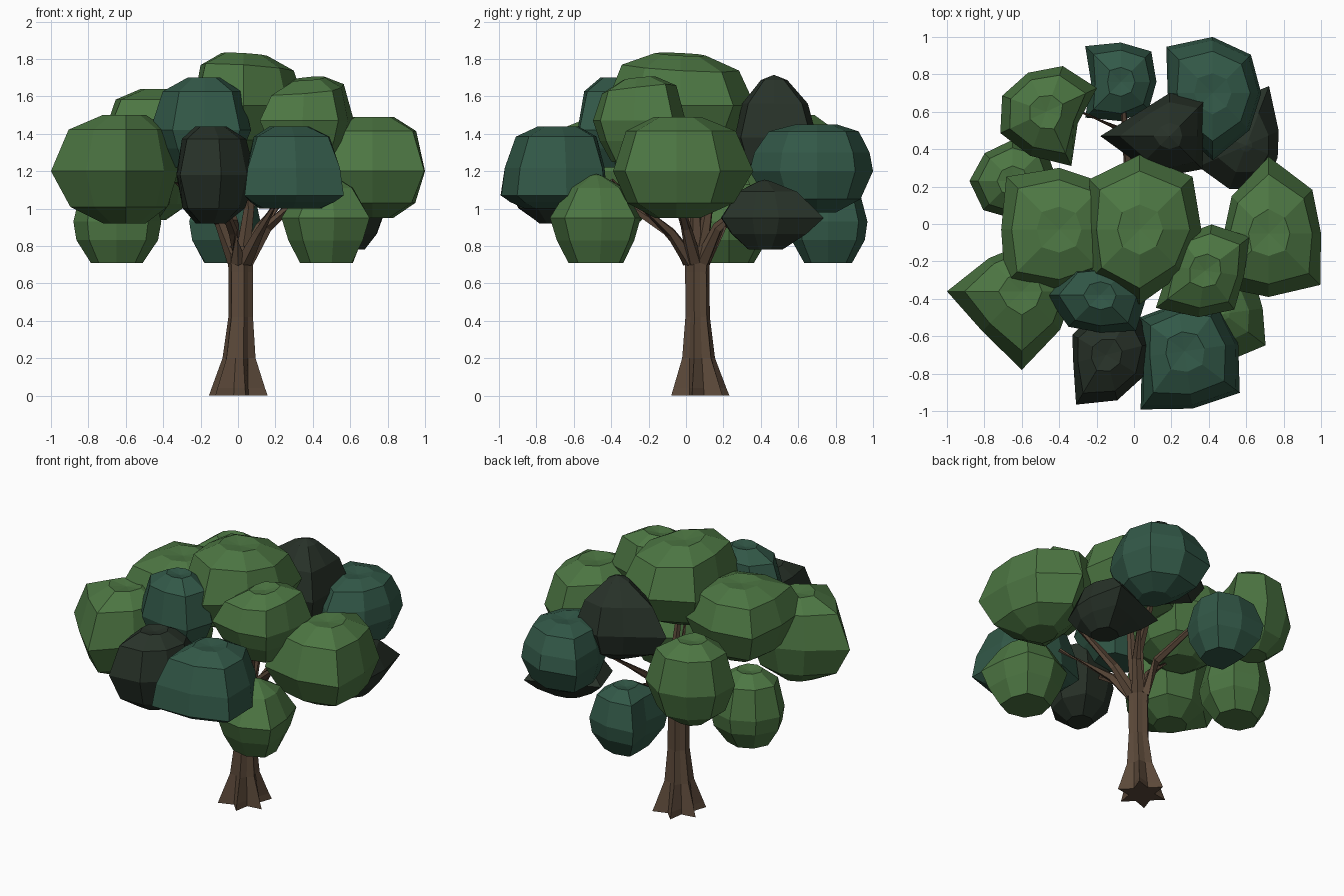
import bpy, bmesh, math
from mathutils import Vector

if "Cube" in bpy.data.objects:
    bpy.data.objects.remove(bpy.data.objects["Cube"])


def material(name, rgb):
    m = bpy.data.materials.new(name)
    m.diffuse_color = (*rgb, 1)
    m.use_nodes = True
    m.node_tree.nodes["Principled BSDF"].inputs["Base Color"].default_value = m.diffuse_color
    return m


GREEN = material("leaf green", (0.074, 0.183, 0.056))
TEAL = material("blue green", (0.032, 0.098, 0.064))
DARK = material("dark green", (0.021, 0.032, 0.022))
BARK = material("bark brown", (0.107, 0.067, 0.042))


def skin(name, rings, mat, poles=None):
    """Join closed rings of points into a flat-shaded solid; poles = (bottom, top) fan points."""
    bm = bmesh.new()
    loops = [[bm.verts.new(p) for p in r] for r in rings]
    n = len(loops[0])
    for a, b in zip(loops, loops[1:]):
        for i in range(n):
            j = (i + 1) % n
            bm.faces.new((a[i], a[j], b[j], b[i]))
    if poles:
        lo, hi = (bm.verts.new(p) for p in poles)
        for i in range(n):
            j = (i + 1) % n
            bm.faces.new((loops[0][j], loops[0][i], lo))
            bm.faces.new((loops[-1][i], loops[-1][j], hi))
    else:
        bm.faces.new(loops[0][::-1])
        bm.faces.new(loops[-1])
    bmesh.ops.recalc_face_normals(bm, faces=bm.faces[:])
    me = bpy.data.meshes.new(name)
    bm.to_mesh(me)
    bm.free()
    me.materials.append(mat)
    ob = bpy.data.objects.new(name, me)
    bpy.context.collection.objects.link(ob)
    return ob


# Half profiles from the widest ring outwards: (height fraction, radius fraction)
ROUND = ((0.74, 0.8), (1.0, 0.36))
BOXY = ((0.4, 0.94), (0.85, 0.75), (1.0, 0.36))
PEAK = ((0.7, 0.6), (0.98, 0.13))
DOME = ((0.55, 0.78), (0.93, 0.3))
BLUNT = ((0.5, 0.85), (1.0, 0.6))
TUB = ((0.45, 0.93), (1.0, 0.6))
FULL = ((0.68, 0.78), (1.0, 0.35))
WEDGE = ((0.5, 0.75), (1.0, 0.35))


def leaves(name, mat, centre, heights, radii, top=ROUND, bottom=FULL, turn=0, lean=(0, 0)):
    """Leaf clump: eight outline radii counter-clockwise from turn degrees,
    heights = low, widest, high; lean tilts the top rings (rise per unit x and y)."""
    cx, cy = centre
    low, mid, high = heights
    mean = sum(radii) / len(radii)
    profile = [(mid - h * (mid - low), f, 0) for h, f in reversed(bottom)]
    profile += [(mid, 1.0, 0)] + [(mid + h * (high - mid), f, 1) for h, f in top]
    rings = []
    for z, f, up in profile:
        ring = []
        for i, r in enumerate(radii):
            a = math.radians(turn + 45 * i)
            q = f * (r * f + mean * (1 - f))       # rounder towards the poles
            x, y = q * math.cos(a), q * math.sin(a)
            ring.append((cx + x, cy + y, z + up * (x * lean[0] + y * lean[1])))
        rings.append(ring)
    dip = 0.005 if top in (PEAK, DOME) else -0.015
    skin(name, rings, mat, ((cx, cy, low), (cx, cy, high + dip)))


# Green clumps
leaves("crown_leaves", GREEN, (.03, -.03), (1.28, 1.55, 1.825),
       (.33, .40, .40, .38, .27, .36, .40, .33), lean=(-.06, -.05))
leaves("front_left_leaves", GREEN, (-.6, -.36), (.92, 1.2, 1.5),
       (.28, .30, .25, .25, .40, .30, .42, .29))
leaves("left_leaves", GREEN, (-.4, -.03), (1.14, 1.42, 1.64),
       (.30, .35, .33, .40, .31, .41, .33, .35))
leaves("back_left_leaves", GREEN, (-.47, .6), (.94, 1.2, 1.5),
       (.18, .30, .26, .23, .25, .27, .25, .32), turn=-20)
leaves("right_upper_leaves", GREEN, (.38, -.25), (1.25, 1.47, 1.695),
       (.21, .30, .25, .23, .19, .33, .25, .26), bottom=BLUNT, turn=-8, lean=(.08, .1))
leaves("right_leaves", GREEN, (.72, -.05), (.95, 1.2, 1.49),
       (.28, .33, .41, .28, .24, .40, .34, .39))
leaves("right_low_leaves", GREEN, (.48, -.48), (.71, .95, 1.18),
       (.21, .26, .24, .26, .25, .26, .25, .28), top=PEAK, bottom=BLUNT, turn=8)
leaves("left_low_leaves", GREEN, (-.65, .23), (.71, .93, 1.2),
       (.24, .25, .22, .21, .23, .22, .20, .24), bottom=TUB)

# Blue green clumps
leaves("front_upper_leaves", TEAL, (-.18, -.38), (1.22, 1.42, 1.7),
       (.25, .20, .15, .21, .29, .24, .20, .27), bottom=BLUNT)
leaves("front_right_leaves", TEAL, (.27, -.68), (1.0, 1.07, 1.44),
       (.29, .31, .26, .30, .23, .39, .31, .37), top=BOXY, bottom=BLUNT, turn=8)
leaves("back_right_leaves", TEAL, (.42, .7), (.98, 1.2, 1.45),
       (.26, .29, .30, .35, .24, .26, .36, .28), top=BOXY)
leaves("back_low_leaves", TEAL, (-.07, .76), (.71, .93, 1.14),
       (.19, .23, .21, .27, .16, .27, .21, .21), bottom=TUB)

# Dark clumps
leaves("front_dark_leaves", DARK, (-.15, -.7), (.92, 1.18, 1.44),
       (.25, .30, .23, .21, .18, .31, .25, .23), turn=14)
leaves("right_dark_leaves", DARK, (.6, .42), (.78, .95, 1.15),
       (.19, .34, .25, .36, .28, .25, .25, .18), top=PEAK, bottom=WEDGE, turn=24)
leaves("back_upper_dark_leaves", DARK, (.19, .47), (1.17, 1.38, 1.71),
       (.18, .28, .23, .20, .37, .22, .21, .25), top=DOME)

# Trunk: fluted column flaring into root toes
rings = []
for z, r, flute, cx, cy in ((0, .126, .36, 0, .075), (.04, .116, .34, 0, .073),
                            (.2, .081, .16, .005, .067), (.42, .062, .12, .014, .062),
                            (.66, .062, .10, .014, .06), (.8, .070, .10, .014, .06)):
    ring = []
    for i in range(12):
        a = math.tau * (i + .5) / 12
        q = r * (1 + flute * (1 if i % 2 else -1) * (0.85 + 0.15 * math.sin(2 * i)))
        ring.append((cx + q * math.cos(a), cy + q * math.sin(a), z))
    rings.append(ring)
skin("trunk", rings, BARK)


def branch(name, points, r0, r1):
    """Tapering five-sided limb along a short path."""
    pts = [Vector(p) for p in points]
    rings = []
    for k, p in enumerate(pts):
        d = (pts[min(k + 1, len(pts) - 1)] - pts[max(k - 1, 0)]).normalized()
        u = d.orthogonal().normalized()
        v = d.cross(u)
        r = r0 + (r1 - r0) * k / (len(pts) - 1)
        rings.append([p + r * (u * math.cos(t) + v * math.sin(t))
                      for t in (math.tau * i / 5 for i in range(5))])
    skin(name, rings, BARK)


# Limbs fan out from the trunk into each clump: (name, bend, tip)
for name, bend, tip in (("front", (-.03, -.10, .88), (-.13, -.5, 1.15)),
                        ("front_right", (.11, -.08, .87), (.27, -.40, 1.15)),
                        ("right", (.16, .0, .9), (.5, -.1, 1.22)),
                        ("back_right", (.12, .17, .9), (.36, .52, 1.2)),
                        ("back", (-.02, .2, .92), (-.06, .65, 1.08)),
                        ("left", (-.10, .03, .93), (-.45, -.15, 1.25)),
                        ("centre", (.06, .05, 1.0), (.04, 0, 1.4)),
                        ("back_upper", (.06, .12, 1.0), (.16, .42, 1.35))):
    start = Vector((.012, .06, .72)).lerp(Vector((bend[0], bend[1], .72)), .25)
    branch(name + "_branch", (start, bend, tip), .043, .014)
branch("back_left_branch", ((-.03, .3, .95), (-.06, .5, 1.05), (-.35, .63, 1.18)), .02, .012)
